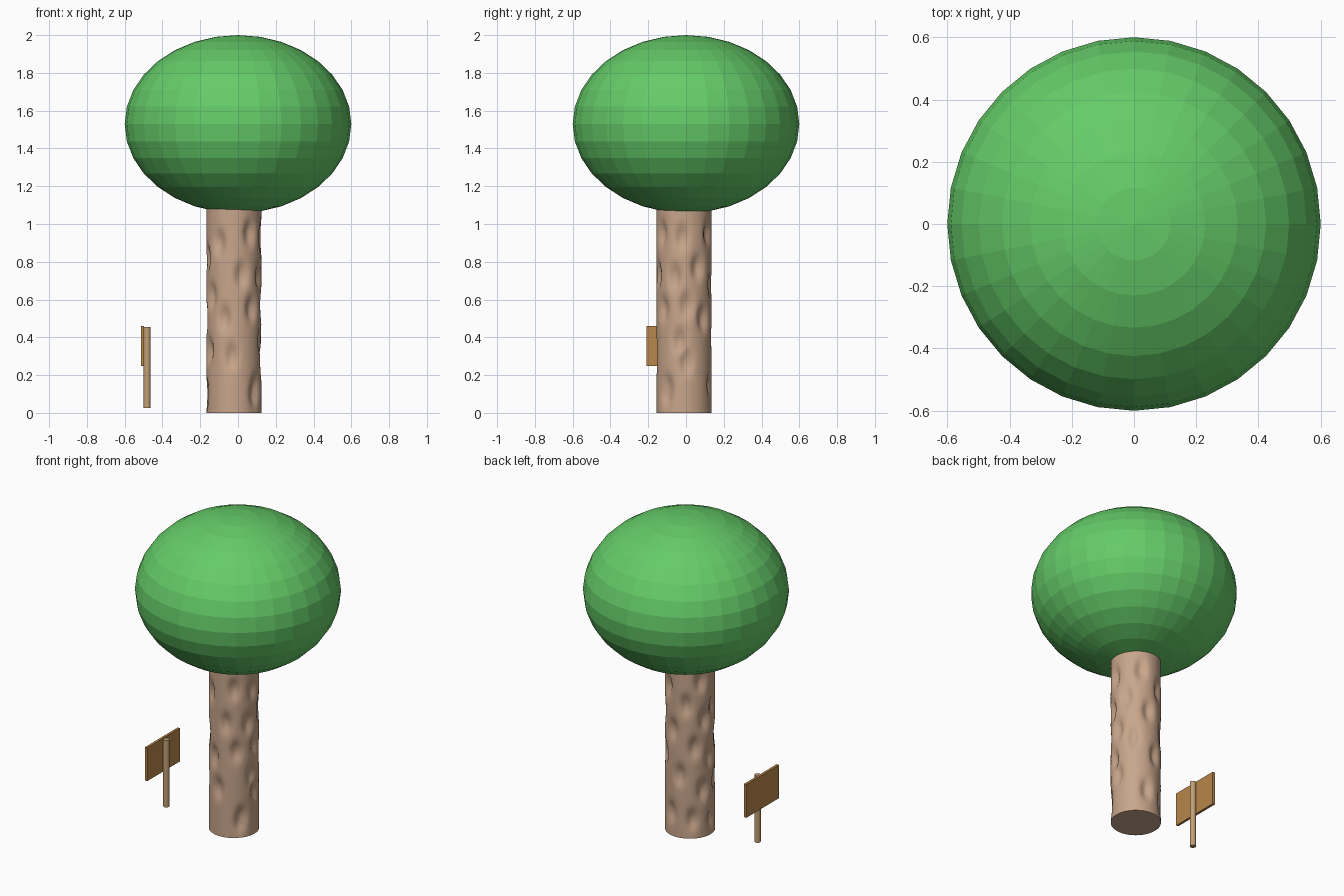
import bpy, bmesh
from math import sin, cos, pi, radians, exp

if "Cube" in bpy.data.objects:
    bpy.data.objects.remove(bpy.data.objects["Cube"])


def material(name, color):
    m = bpy.data.materials.new(name)
    m.diffuse_color = (*color, 1)
    m.use_nodes = True
    m.node_tree.nodes["Principled BSDF"].inputs["Base Color"].default_value = m.diffuse_color
    return m


def finish(name, mat, smooth=None):
    o = bpy.context.object
    o.name = name
    o.data.materials.append(mat)
    if smooth:
        bpy.ops.object.shade_smooth_by_angle(angle=radians(smooth))
    return o


leaf = material("leaf_green", (0.13, 0.60, 0.14))
bark = material("bark", (0.58, 0.38, 0.26))
plank = material("plank", (0.48, 0.24, 0.07))
pole = material("pole", (0.55, 0.35, 0.18))

# Canopy: flat-shaded squashed sphere
bpy.ops.mesh.primitive_uv_sphere_add(segments=32, ring_count=16, radius=1, location=(0, 0, 1.529))
bpy.context.object.scale = (0.6, 0.6, 0.471)
finish("canopy", leaf)

# Trunk: cylinder with oval dents carved in the bark (angle in degrees, height)
dents = [(-110, .50), (-123, .90), (-74, .73), (-95, .30), (-41, .10), (-20, .72),
         (29, .77), (4, .57), (4, .27), (44, .50), (-38, .13), (-10, .38), (-5, .93),
         (75, .15), (80, .68), (62, .95), (100, .40), (115, .85), (130, .12),
         (135, .58), (155, .30), (160, .75), (178, .50), (185, .10), (192, .82),
         (205, .33), (215, .62), (-55, .95), (-50, .55), (150, 1.0)]
R, TOP, SEG, ROWS = 0.146, 1.15, 64, 64
bm = bmesh.new()
rings = []
for j in range(ROWS + 1):
    z = TOP * j / ROWS
    ring = []
    for i in range(SEG):
        a = 2 * pi * i / SEG
        d = 0
        for deg, h in dents:
            da = (a - radians(deg) + pi) % (2 * pi) - pi
            d = max(d, exp(-((da * R / 0.032) ** 2 + ((z - h) / 0.062) ** 2) ** 1.3))
        r = R - 0.024 * d
        ring.append(bm.verts.new((-0.022 + r * cos(a), -0.01 + r * sin(a), z)))
    rings.append(ring)
for lo, hi in zip(rings, rings[1:]):
    for i in range(SEG):
        k = (i + 1) % SEG
        bm.faces.new((lo[i], lo[k], hi[k], hi[i]))
bm.faces.new(rings[0][::-1])
bm.faces.new(rings[-1])
mesh = bpy.data.meshes.new("trunk")
bm.to_mesh(mesh)
bm.free()
trunk = bpy.data.objects.new("trunk", mesh)
bpy.context.collection.objects.link(trunk)
bpy.context.view_layer.objects.active = trunk
bpy.ops.object.select_all(action='DESELECT')
trunk.select_set(True)
finish("trunk", bark, 60)

# Sign: round post with a thin board facing -x
bpy.ops.mesh.primitive_cylinder_add(vertices=32, radius=0.018, depth=0.43, location=(-0.481, -0.04, 0.24))
finish("sign_post", pole, 40)
bpy.ops.mesh.primitive_cube_add(size=1, location=(-0.505, -0.045, 0.354))
bpy.context.object.scale = (0.016, 0.33, 0.214)
finish("sign_board", plank)
